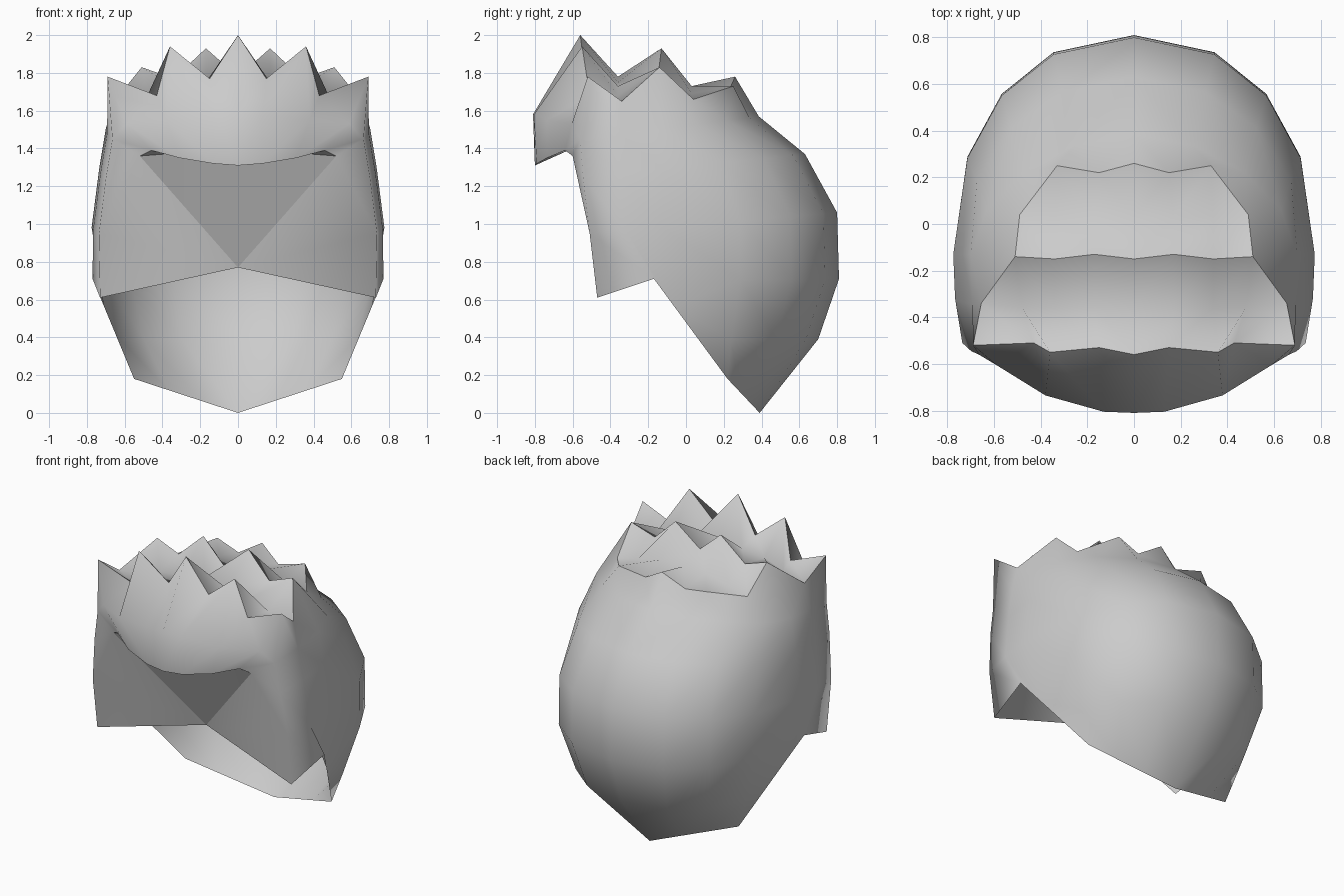
import bpy, bmesh, math
from mathutils import Vector as V

if "Cube" in bpy.data.objects:
    bpy.data.objects.remove(bpy.data.objects["Cube"])


def build(name, faces, angle):
    """Right half from point faces, outward normals, mirrored across x = 0."""
    bm = bmesh.new()
    for pts in faces:
        uniq = []
        for p in pts:
            if all((V(p) - V(q)).length > 1e-4 for q in uniq):
                uniq.append(p)
        if len(uniq) > 2:
            bm.faces.new([bm.verts.new(p) for p in uniq])
    bmesh.ops.remove_doubles(bm, verts=bm.verts, dist=1e-4)
    bmesh.ops.recalc_face_normals(bm, faces=bm.faces)
    out = sum((f.calc_center_median() - V((0, 0, 1))).dot(f.normal) * f.calc_area() for f in bm.faces)
    if out < 0:
        bmesh.ops.reverse_faces(bm, faces=bm.faces)
    me = bpy.data.meshes.new(name)
    bm.to_mesh(me)
    bm.free()
    ob = bpy.data.objects.new(name, me)
    bpy.context.collection.objects.link(ob)
    bpy.ops.object.select_all(action='DESELECT')
    ob.select_set(True)
    bpy.context.view_layer.objects.active = ob
    m = ob.modifiers.new("mirror", 'MIRROR')
    m.use_clip = True
    bpy.ops.object.modifier_apply(modifier=m.name)
    bpy.ops.object.shade_smooth_by_angle(angle=math.radians(angle))
    return ob


def strip(a, b):
    return [(a[i], a[i + 1], b[i + 1], b[i]) for i in range(len(a) - 1)]


def loft(rows):
    return [f for a, b in zip(rows, rows[1:]) for f in strip(a, b)]


def ring(w, yf, yb, zf, zb, power=0.9, yc=-0.13):
    """Half outline from front edge round to back centre, tilting zf -> zb."""
    pts = [(w * 0.95, yf), (w * 0.99, (yf + yc) / 2)]
    for t in (0, 24, 45, 66):
        c, s = math.cos(math.radians(t)), math.sin(math.radians(t))
        pts.append((w * c ** power, yc + (yb - yc) * s ** power))
    pts.append((0, yb))
    return [(x, y, zf + (zb - zf) * (y - yf) / (yb - yf)) for x, y in pts]


def lerp(a, b, t):
    return tuple(V(a).lerp(V(b), t))


# Key points shared between parts
valley1, valley2 = (0.655, -0.34, 1.65), (0.49, 0.04, 1.66)
lock, notch = (0.73, -0.47, 0.61), (0.77, -0.17, 0.71)
corner, tip = (0.55, 0.22, 0.18), (0, 0.39, 0)
apex = (0, -0.34, 0.77)

# Three zigzag ridges
ridge1 = [(0, -0.56, 2.0), (0.15, -0.53, 1.77), (0.36, -0.55, 1.94), (0.43, -0.51, 1.68), (0.69, -0.52, 1.78)]
ridge2 = [(0, -0.15, 1.78), (0.17, -0.13, 1.93), (0.34, -0.15, 1.77), (0.51, -0.14, 1.83)]
ridge3 = [(0, 0.26, 1.78), (0.15, 0.22, 1.69), (0.33, 0.25, 1.73)]
# Troughs between ridges
trough1 = [(0, -0.36, 1.78), (0.17, -0.36, 1.75), (0.34, -0.36, 1.73), (0.48, -0.36, 1.68), valley1]
trough2 = [(0, 0.03, 1.73), (0.17, 0.03, 1.73), (0.34, 0.03, 1.69), valley2]

# Shell rings
upper = ring(0.70, -0.56, 0.385, 1.45, 1.57, 1.12)
mid = ring(0.735, -0.545, 0.63, 1.25, 1.37, 0.97)
wide = ring(0.775, -0.51, 0.80, 0.95, 1.06)
edge = lerp(notch, corner, 0.28)
low = [lock, notch, edge] + ring(0.775, -0.47, 0.81, 0.70, 0.71)[3:]
under = [edge] + ring(0.675, -0.47, 0.70, 0.38, 0.39)[3:]
hem = [corner, corner] + [lerp(corner, tip, t) for t in (0.33, 0.66, 1)]

# Fringe over the forehead, its last point meets the side lock
fringe_low = [(0, -0.80, 1.31), (0.13, -0.79, 1.32), (0.31, -0.735, 1.35), (0.46, -0.64, 1.39), (0.52, -0.60, 1.36)]
fringe_mid = [(0, -0.81, 1.58), (0.13, -0.805, 1.58), (0.38, -0.735, 1.55), (0.59, -0.605, 1.53), upper[0]]
end = fringe_low[-1]
fringe = loft([fringe_low, fringe_mid, ridge1])

# Back and sides, open underneath
rim = [ridge1[4], valley1, ridge2[3], valley2] + ridge3[::-1]
shell = loft([rim, upper, mid, wide, low]) + loft([low[2:], under, hem])

# Front of the side locks, blending into fringe and shell
locks = [(end, upper[0], mid[0]), (end, mid[0], wide[0]), (apex, end, wide[0]), (apex, wide[0], lock)]
build("hair_shell", fringe + shell + locks, 110)

# Folds between the spiky ridges
build("front_spike_fold", loft([ridge1, trough1, ridge2 + [valley1]]), 170)
build("rear_spike_fold", strip(ridge2, trough2) + strip(trough2, ridge3 + [valley2]), 170)

# Recessed forehead triangle and underside of the fringe
brow = (0, -0.60, 1.40)
build("forehead_panel", [(apex, end, brow)], 80)
build("fringe_underside", [(brow, a, b) for a, b in zip(fringe_low, fringe_low[1:])], 80)
